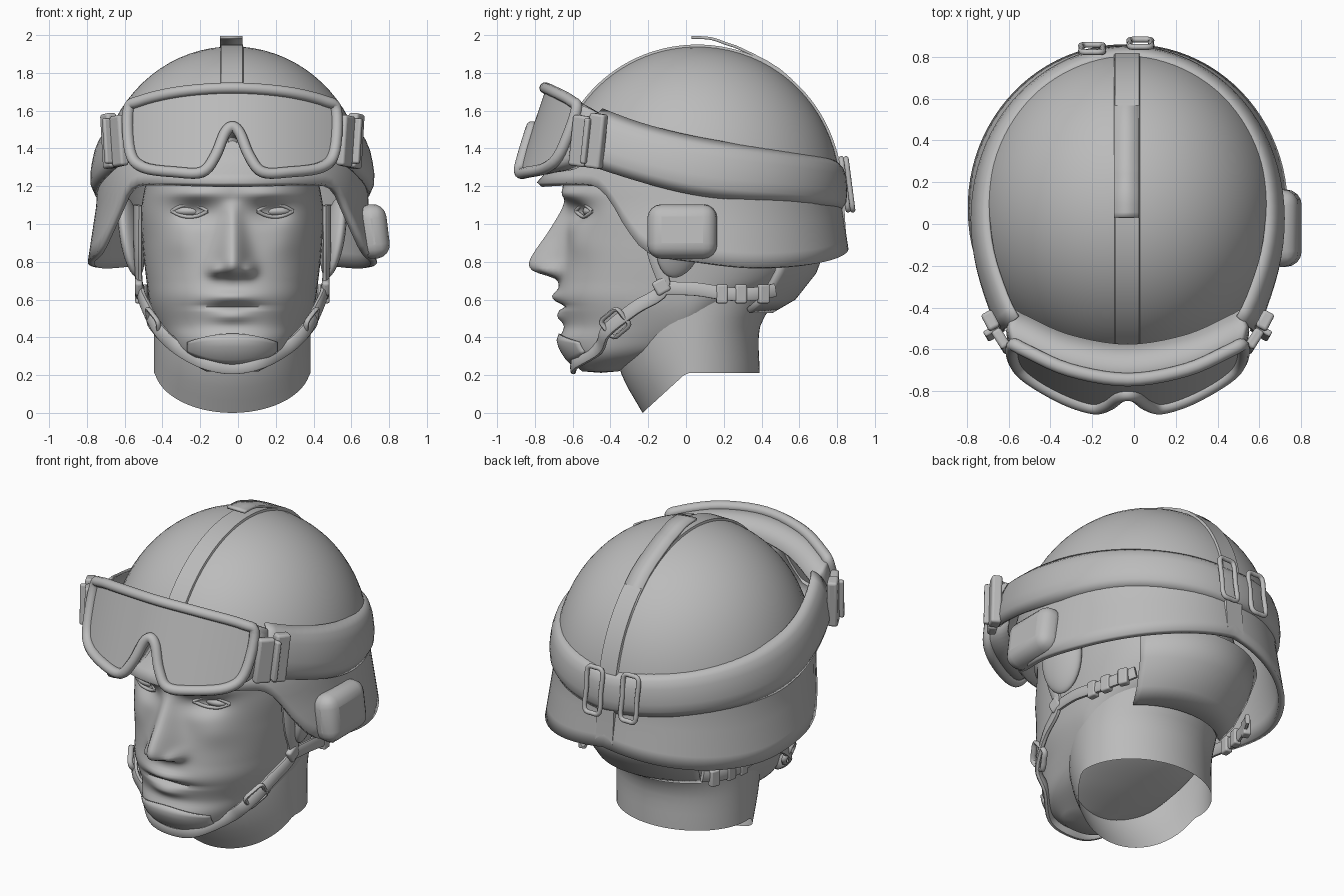
import bpy, bmesh, math
from math import sin, cos, pi, exp, radians
from mathutils import Vector

if "Cube" in bpy.data.objects:
    bpy.data.objects.remove(bpy.data.objects["Cube"])

grey = bpy.data.materials.new("plain_grey")
grey.use_nodes = True
grey.diffuse_color = (0.5, 0.5, 0.5, 1)
grey.node_tree.nodes["Principled BSDF"].inputs["Base Color"].default_value = (0.5, 0.5, 0.5, 1)
MID = -0.03        # the symmetry plane sits slightly off centre


def finish(name, bm, angle=40):
    bmesh.ops.remove_doubles(bm, verts=bm.verts, dist=0.0005)
    bmesh.ops.recalc_face_normals(bm, faces=bm.faces)
    me = bpy.data.meshes.new(name)
    bm.to_mesh(me)
    bm.free()
    me.materials.append(grey)
    ob = bpy.data.objects.new(name, me)
    ob.location.x = MID
    bpy.context.collection.objects.link(ob)
    bpy.ops.object.select_all(action='DESELECT')
    ob.select_set(True)
    bpy.context.view_layer.objects.active = ob
    bpy.ops.object.shade_smooth_by_angle(angle=radians(angle))
    return ob


def grid(name, rows, wrap=False, wrap_rows=False, caps=False, thick=0, angle=40):
    bm = bmesh.new()
    vs = [[bm.verts.new(p) for p in r] for r in rows]
    n = len(rows[0])
    for i in range(len(vs) if wrap_rows else len(vs) - 1):
        a, b = vs[i], vs[(i + 1) % len(vs)]
        for j in range(n if wrap else n - 1):
            k = (j + 1) % n
            bm.faces.new((a[j], a[k], b[k], b[j]))
    if caps:
        bm.faces.new(vs[0])
        bm.faces.new(vs[-1])
    ob = finish(name, bm, angle)
    if thick:
        m = ob.modifiers.new("thickness", 'SOLIDIFY')
        m.thickness, m.offset = thick, -1


def table(pts, t):
    """Smooth interpolation through (t, value) pairs."""
    t = min(max(t, pts[0][0]), pts[-1][0])
    i = 0
    while i < len(pts) - 2 and t > pts[i + 1][0]:
        i += 1

    def slope(k):
        a, b = pts[max(k - 1, 0)], pts[min(k + 1, len(pts) - 1)]
        return (b[1] - a[1]) / (b[0] - a[0])
    (t0, v0), (t1, v1) = pts[i], pts[i + 1]
    h = t1 - t0
    s = (t - t0) / h
    return (v0 * (2*s**3 - 3*s*s + 1) + v1 * (3*s*s - 2*s**3)
            + h * slope(i) * (s**3 - 2*s*s + s) + h * slope(i + 1) * (s**3 - s*s))


def path(pts, closed=False, steps=5):
    pts, n = [Vector(p) for p in pts], len(pts)
    pick = (lambda i: pts[i % n]) if closed else (lambda i: pts[min(max(i, 0), n - 1)])
    out = []
    for i in range(n if closed else n - 1):
        a, b, c, d = (pick(i + k) for k in (-1, 0, 1, 2))
        for s in (k / steps for k in range(steps)):
            out.append(b + (c - a) * s / 2 + (2*a - 5*b + 4*c - d) * s*s / 2
                       + (3*b - a - 3*c + d) * s**3 / 2)
    return out if closed else out + [pts[-1]]


def sweep(name, pts, w, t, closed=False, power=1.0, n=10):
    """Sweep a rounded section along points; its thin side faces away from the head."""
    rows = []
    for i, p in enumerate(pts):
        a = pts[i - 1] if closed or i else p
        b = pts[(i + 1) % len(pts)] if closed or i < len(pts) - 1 else p
        tan = (b - a).normalized()
        out = Vector((p.x, p.y, 0.02))
        out = (out - tan * out.dot(tan)).normalized()
        side = tan.cross(out)
        ring = []
        for k in range(n):
            c, s = cos(2*pi*(k + .5)/n), sin(2*pi*(k + .5)/n)
            ring.append(p + side * w * math.copysign(abs(c)**power, c)
                        + out * t * math.copysign(abs(s)**power, s))
        rows.append(ring)
    grid(name, rows, wrap=True, wrap_rows=closed, caps=not closed)


def block(name, loc, size, turn=0, lean=0, roll=0, bevel=0.015):
    bm = bmesh.new()
    bmesh.ops.create_cube(bm, size=1)
    bmesh.ops.scale(bm, vec=size, verts=bm.verts)
    ob = finish(name, bm)
    ob.location = (loc[0] + MID, loc[1], loc[2])
    ob.rotation_euler = (roll, lean, turn)
    m = ob.modifiers.new("round", 'BEVEL')
    m.width, m.segments = bevel, 4


def ball(name, loc, scale, turn=(0, 0, 0)):
    bm = bmesh.new()
    bmesh.ops.create_uvsphere(bm, u_segments=24, v_segments=16, radius=1)
    ob = finish(name, bm)
    ob.location = (loc[0] + MID, loc[1], loc[2])
    ob.scale, ob.rotation_euler = scale, turn


# ---- helmet shell
CY, TOP = 0.06, 1.94
RIM = [(0, 1.22), (44, 1.21), (52, 1.16), (63, .96), (71, .85), (90, .80), (112, .77), (140, .79), (180, .87)]


def shell(a, z, off=0):
    """Point on the helmet at angle a from the front and height z."""
    t = max(0, (z - 1.1) / (TOP - 1.1))
    r = math.sqrt(max(0, 1 - t**2.2))
    low = 0.05 * max(0, 1.1 - z) / 0.33
    brim = 0.09 * max(0, cos(a))**2 * min(1, max(0, (1.34 - z) / 0.12))
    rx, ry = .72*r + low + off, .765*r + low + brim + off
    return Vector((rx * sin(a), CY - ry * cos(a), z + off * t))


def fold(a):
    d = abs(math.degrees(a)) % 360
    return 360 - d if d > 180 else d


rows = []
for i in range(25):
    v = sin(i / 24 * pi / 2)
    rows.append([shell(a, (lo := table(RIM, fold(a))) + (TOP - lo) * v)
                 for a in (2*pi*k/96 for k in range(96))])
grid("helmet_shell", rows, wrap=True, thick=0.035)

# goggle strap: hugs the shell behind, stands off it towards the clips
HIGH = [(48, 1.56), (90, 1.46), (130, 1.39), (180, 1.33)]
LOW = [(48, 1.29), (90, 1.15), (130, 1.11), (180, 1.07)]
STAND = [(48, .10), (65, .045), (90, .01), (120, 0), (180, 0)]
rows = []
for k in range(7):
    f = k / 6
    rows.append([shell(a, table(LOW, fold(a)) * (1-f) + table(HIGH, fold(a)) * f,
                       -0.004 + 0.034 * (1 - abs(2*f - 1)**4) + table(STAND, fold(a)))
                 for a in (radians(48 + 264*j/60) for j in range(61))])
grid("goggle_strap", rows, thick=0.015)

# raised centre band over the crown, with a loose end at the top
crown = [(CY - .765 * cos(a), 1.1 + (TOP - 1.1) * sin(a)**.909, a)
         for a in (pi * (.18 + .8 * i / 48) for i in range(49))] + [(.835, .98, pi), (.845, .88, pi)]
grid("crown_band", [[(x, y - d * cos(a), z + d * sin(a)) for y, z, a in crown]
                    for x, d in ((-.065, -.008), (-.06, .01), (.055, .01), (.06, -.008))], angle=30)
flap = path([(0, y, z) for y, z in ((.03, 1.995), (.13, 1.99), (.22, 1.96), (.30, 1.93), (.5, 1.82),
                                    (.65, 1.66), (.76, 1.46), (.825, 1.27))], steps=3)
grid("loose_band", [[(x, p.y, p.z) for p in flap] for x in (-.065, .055)], thick=0.015)

# buckles at the back of the strap
for name, x, y in (("back_buckle_left", .06, .85), ("back_buckle_right", -.17, .825)):
    loop = [(x + sx*.05, y + .015 - dz * .13, 1.21 + dz)
            for sx, dz in ((-1, -.12), (0, -.135), (1, -.12), (1, 0), (1, .12), (0, .135), (-1, .12), (-1, 0))]
    sweep(name, path(loop, True, 4), .014, .014, True)

# side pocket on the left of the helmet
block("side_pocket", (.745, -.02, .96), (.16, .37, .29), lean=-.12, bevel=.075)

# ---- goggles
HALF = [(0, 1.72), (.28, 1.70), (.49, 1.65), (.55, 1.60), (.54, 1.38), (.47, 1.30),
        (.30, 1.275), (.16, 1.275), (.09, 1.36), (.04, 1.48), (0, 1.515)]


def visor(x, z, back=0):
    return Vector((x, -.735 - .34 * (1.75 - z) + .68*x*x + back, z))


outline = path([visor(*p) for p in HALF + [(-x, z) for x, z in HALF[-2:0:-1]]], True, 5)
sweep("goggle_frame", outline, .03, .032, True)
rows = []
for back, grow in ((.0, 1.02), (.09, 1.05), (.17, 1.0)):
    rows.append([Vector((p.x * grow, p.y + back, 1.48 + (p.z - 1.48) * grow - back * .45 * (p.z > 1.5)))
                 for p in outline])
grid("goggle_body", rows, wrap=True, thick=0.02)
UPPER, LOWER = HALF[:4], HALF[:4:-1] + [(.55, 1.40)]
cols = [-.54 + 1.08 * i / 54 for i in range(55)]
grid("goggle_lens", [[visor(x, table(LOWER, abs(x)) * (1-f) + table(UPPER, abs(x)) * f, .005)
                      for x in cols] for f in (0, .25, .5, .75, 1)])
for s, side in ((1, "left"), (-1, "right")):
    block(side + "_clip_front", (s*.60, -.56, 1.44), (.10, .05, .27), s*radians(58), lean=s*.12)
    block(side + "_clip_back", (s*.65, -.475, 1.44), (.09, .06, .29), s*radians(62), lean=s*.12)
    block(side + "_clip_bar", (s*.645, -.52, 1.44), (.03, .08, .24), s*radians(60), lean=s*.12, bevel=.01)

# ---- head
FRONT = [(.22, -.55), (.28, -.62), (.38, -.67), (.46, -.645), (.55, -.665), (.62, -.68), (.7, -.665),
         (.8, -.65), (.95, -.635), (1.08, -.63), (1.17, -.65), (1.25, -.64), (1.45, -.5)]
BACK = [(.22, -.36), (.3, -.12), (.4, .1), (.55, .3), (.7, .56), (.9, .66), (1.45, .5)]
WIDTH = [(.22, .14), (.3, .28), (.4, .36), (.55, .43), (.7, .455), (.9, .475), (1.1, .48), (1.45, .4)]
MIDDLE = [(.22, -.45), (.3, -.3), (.4, -.1), (.55, 0), (1.45, 0)]
NOSE = [(.67, 0), (.71, .03), (.75, .15), (.79, .18), (.85, .16), (.95, .10), (1.05, .045), (1.13, .0)]


def bump(x, z, x0, z0, sx, sz):
    return exp(-((abs(x) - x0) / sx)**2 - ((z - z0) / sz)**2)


def relief(x, z):
    """How far the features stand out of the face."""
    w = .05 + .035 * min(1, max(0, (1.05 - z) / .25))
    return (table(NOSE, z) * exp(-(x / w)**2) + .05 * bump(x, z, .09, .755, .035, .035)
            - .055 * bump(x, z, .2, 1.06, .1, .055) + .03 * bump(x, z, .2, 1.16, .14, .035)
            + .03 * bump(x, z, 0, .615, .12, .028) + .028 * bump(x, z, 0, .51, .1, .03)
            - .035 * bump(x, z, 0, .565, .15, .012) + .015 * bump(x, z, .28, .9, .09, .08))


def face_y(x, z, off=0):
    c = table(MIDDLE, z)
    k = max(0, 1 - abs(x / table(WIDTH, z))**2.3)**(1 / 2.3)
    return c + (table(FRONT, z) - c) * k - relief(x, z) * min(1, 3 * k) - off


rows = [[(0, -.45, .212)] * 96]
for i in range(84):
    z = .22 + 1.23 * i / 83
    ring = []
    for k in range(96):
        s = -1 + k / 48
        a = pi * (.45*s + .55*s**3)
        x, c = table(WIDTH, z) * sin(a), table(MIDDLE, z)
        y = face_y(x, z) if cos(a) > 0 else c - (table(BACK, z) - c) * cos(a)
        ring.append((x, y, z))
    rows.append(ring)
grid("head", rows, wrap=True, angle=60)

# neck, open below with a pointed front edge
rows = []
for i in range(13):
    v, ring = i / 12, []
    f = table([(0, -.23), (.25, -.34), (.5, -.38), (1, -.3)], v)
    b = table([(0, .39), (.4, .39), (.6, .45), (1, .6)], v)
    for k in range(64):
        c, x = cos(2*pi*k/64), .415 * sin(2*pi*k/64)
        y = .04 + c * (f - .04 if c > 0 else .04 - b)
        low = .21 * (1 + min(0, .04 - .27 * c) / .23) if c > 0 else .21
        ring.append((x, y, low + v * (.8 - low)))
    rows.append(ring)
grid("neck", rows, wrap=True)

# pad behind the neck
grid("nape_pad", [[(rx * sin(a), .08 - ry * cos(a), z) for a in (radians(132 + 96*k/24) for k in range(25))]
                  for z, rx, ry in ((.53, .43, .38), (.6, .48, .5), (.74, .53, .61), (.9, .58, .67))], thick=.03)

# chin cup
grid("chin_cup", [[(x, face_y(x, z, .015), z) for x in (-.24 + .02*k for k in range(25))
                   for z in [(.245 + 1.3*x*x) * (1-f) + (.42 - .8*x*x) * f]] for f in (0, .2, .4, .6, .8, 1)], thick=.012)

# chin strap lying along the jaw and under the chin
chin = [(.50, -.2, 1.1), (.50, -.17, .85), (.49, -.12, .66), (.455, -.27, .555), (.385, -.42, .435)]
chin += [(x, face_y(x, z, .02), z) for x, z in ((.29, .345), (.15, .268))]
chin += [(0, face_y(0, .24, .02), .24)] + [(-x, y, z) for x, y, z in chin[::-1]]
sweep("chin_strap", path(chin), .036, .016, power=.6)

for s, side in ((1, "left"), (-1, "right")):
    # eyes with lids
    ex, ez = .225, 1.068
    ball(side + "_eye", (s*ex, face_y(ex, ez) + .045, ez), (.088, .064, .034))
    for lid, h in (("upper", .036), ("lower", -.03)):
        arc = [(s*(ex + u*.095), face_y(ex + u*.095, ez) - .01 * (1 - u*u), ez + h * (1 - u*u))
               for u in (-1, -.5, 0, .5, 1)]
        sweep(side + "_" + lid + "_lid", path(arc), .01, .01)
    ball(side + "_ear", (s*.535, -.03, .93), (.05, .13, .22), (-.15, s*.2, s*.3))
    # rear chin strap with sliders
    rear = [(.49, -.12, .66), (.50, .05, .655), (.49, .22, .63), (.46, .36, .63), (.41, .47, .65)]
    sweep(side + "_rear_strap", path([(s*x, y, z) for x, y, z in rear]), .036, .014, power=.6)
    for k, (x, y, turn) in enumerate(((.49, .19, 95), (.475, .29, 102), (.45, .41, 112))):
        block(f"{side}_slider_{k}", (s*x, y, .63), (.06, .045, .10), s*radians(turn), bevel=.01)
    block(side + "_strap_joint", (s*.495, -.13, .67), (.04, .08, .08), roll=.5)
    # square buckle on the chin strap
    mid, u, w = Vector((.415, -.375, .475)), Vector((-.42, -.66, -.55)), Vector((.1, -.6, .75))
    loop = [mid + u * a * .06 + w * b * .055 for a, b in
            ((-1, -1), (0, -1.1), (1, -1), (1.1, 0), (1, 1), (0, 1.1), (-1, 1), (-1.1, 0))]
    sweep(side + "_chin_buckle", path([(s*p.x, p.y, p.z) for p in loop], True, 3), .012, .016, True)
